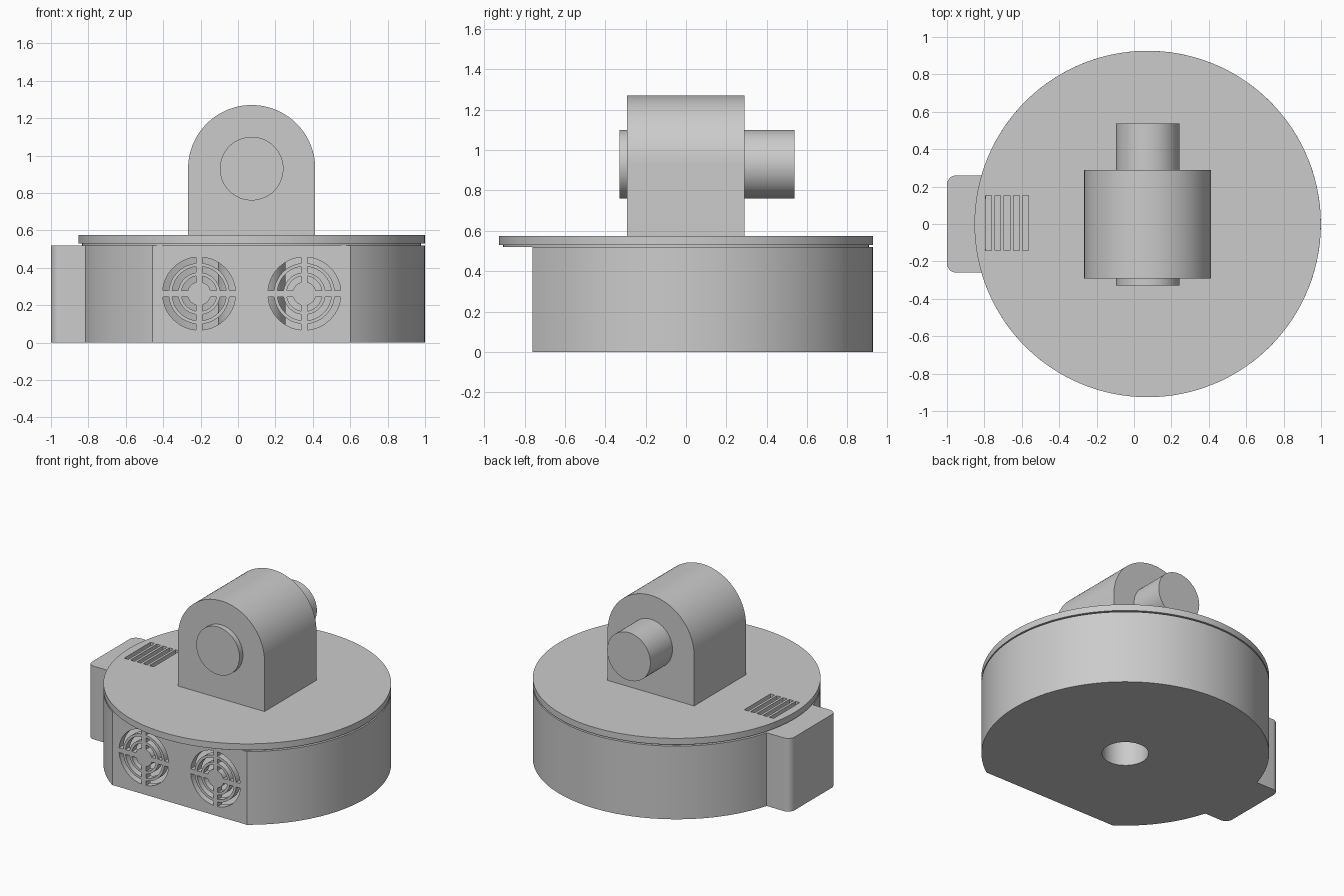
import bpy, bmesh, math

cube = bpy.data.objects.get("Cube")
if cube:
    bpy.data.objects.remove(cube, do_unlink=True)

grey = bpy.data.materials.new("plain grey")
grey.use_nodes = True
COLOUR = (0.6, 0.6, 0.6, 1)
grey.diffuse_color = COLOUR
grey.node_tree.nodes["Principled BSDF"].inputs["Base Color"].default_value = COLOUR

CX, R = 0.073, 0.926          # drum centre and radius
FRONT = -0.76                 # flat front of the drum
TOP, LID = 0.52, 0.575        # drum height and lid top
WALL = 0.05
PIN_Z = 0.93


def arc(cx, cy, r, a, b, n=16):
    return [(cx + r * math.cos(a + (b - a) * i / n),
             cy + r * math.sin(a + (b - a) * i / n)) for i in range(n + 1)]


def circle(cx, cy, r, n=128):
    return arc(cx, cy, r, 0, math.tau, n)[:-1]


def prisms(name, outlines, axis, low, high):
    """Extrude 2D outlines along z, or along y for outlines in x and z."""
    bm = bmesh.new()
    for pts in outlines:
        def ring(t):
            return [bm.verts.new((u, v, t) if axis == "z" else (u, t, v)) for u, v in pts]
        a, b = ring(low), ring(high)
        bm.faces.new(a)
        bm.faces.new(b)
        for i in range(len(pts)):
            j = (i + 1) % len(pts)
            bm.faces.new((a[i], a[j], b[j], b[i]))
    bmesh.ops.recalc_face_normals(bm, faces=bm.faces)
    mesh = bpy.data.meshes.new(name)
    bm.to_mesh(mesh)
    bm.free()
    mesh.materials.append(grey)
    ob = bpy.data.objects.new(name, mesh)
    bpy.context.collection.objects.link(ob)
    return ob


def activate(ob):
    bpy.ops.object.select_all(action="DESELECT")
    ob.select_set(True)
    bpy.context.view_layer.objects.active = ob


def cut(ob, cutter):
    mod = ob.modifiers.new("cut", "BOOLEAN")
    mod.operation = "DIFFERENCE"
    mod.solver = "EXACT"
    mod.object = cutter
    activate(ob)
    bpy.ops.object.modifier_apply(modifier=mod.name)


def drum_outline(r, front):
    a = math.asin(-front / r)
    return arc(CX, 0, r, -a, math.pi + a, 128)


# Drum outline with the flat front and the rounded side box
half, rad = 0.26, 0.05
flat = math.asin(-FRONT / R)
side = math.asin(half / R)
outline = arc(CX, 0, R, -flat, math.pi - side, 110)
outline += arc(-1 + rad, half - rad, rad, math.pi / 2, math.pi, 8)
outline += arc(-1 + rad, -half + rad, rad, math.pi, 1.5 * math.pi, 8)
outline += arc(CX, 0, R, math.pi + side, math.pi + flat, 24)
drum = prisms("drum", [outline], "z", 0, TOP)

# Hollow inside and the spindle hole in the floor
cavity = prisms("cavity_cutter", [drum_outline(R - WALL, FRONT + WALL)], "z", WALL, 0.7)
hole = prisms("hole_cutter", [circle(CX, 0, 0.15, 64)], "z", -0.1, 0.7)
cut(drum, cavity)
cut(drum, hole)

# Fan grilles: three rings of slots, divided by a cross
slots = []
for fan_x in (-0.208, 0.355):
    for outer in (0.195, 0.145, 0.095):
        inner = outer - 0.032
        for q in range(4):
            a, b = q * math.pi / 2, (q + 1) * math.pi / 2
            so, si = math.asin(0.017 / outer), math.asin(0.017 / inner)
            slots.append(arc(fan_x, 0.262, outer, a + so, b - so)
                         + arc(fan_x, 0.262, inner, b - si, a + si))
grille = prisms("grille_cutter", slots, "y", FRONT - 0.1, FRONT + WALL + 0.05)
cut(drum, grille)

# Tube around the spindle hole
tube = prisms("spindle_tube", [circle(CX, 0, 0.18, 64)], "z", WALL, TOP)
cut(tube, hole)

# Lid with a recessed lip and a row of vents
lid = prisms("lid", [circle(CX, 0, R)], "z", 0.53, LID)
lip = prisms("lid_lip", [circle(CX, 0, 0.906)], "z", TOP, 0.53)
vents = []
for i in range(5):
    x = -0.794 + 0.0495 * i
    vents.append([(x, -0.143), (x + 0.032, -0.143), (x + 0.032, 0.152), (x, 0.152)])
vent = prisms("vent_cutter", vents, "z", 0.4, 0.7)
cut(lid, vent)
cut(lip, vent)

# Arched bracket and the pin through it
bracket = prisms("bracket", [[(CX - 0.34, LID), (CX + 0.34, LID)]
                             + arc(CX, PIN_Z, 0.34, 0, math.pi, 64)], "y", -0.292, 0.29)
pin = prisms("pin", [circle(CX, PIN_Z, 0.17, 64)], "y", -0.33, 0.538)

for cutter in (cavity, hole, grille, vent):
    bpy.data.objects.remove(cutter, do_unlink=True)

for ob in (drum, tube, lid, lip, bracket, pin):
    activate(ob)
    bpy.ops.object.shade_smooth_by_angle(angle=math.radians(30))
